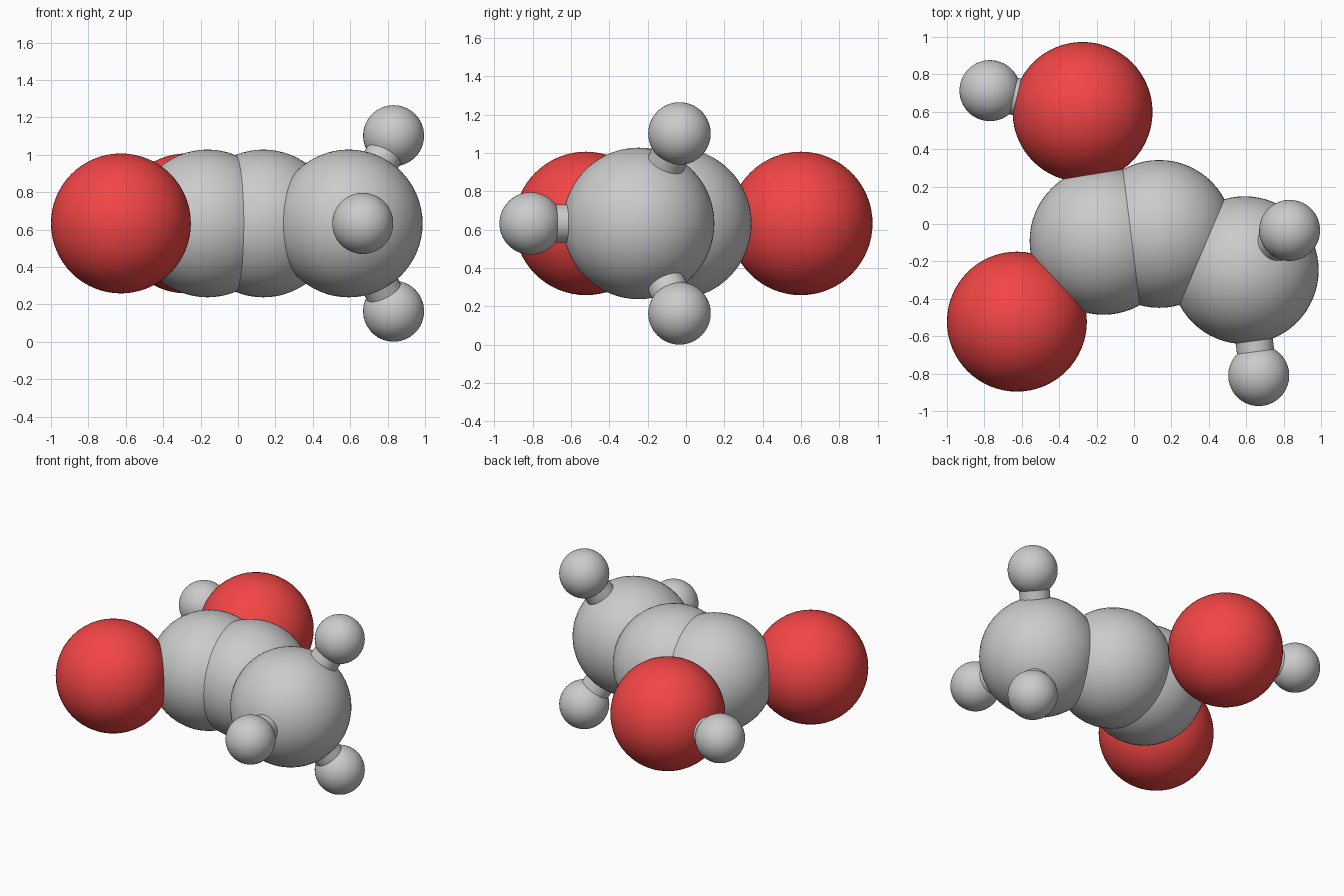
import bpy
from mathutils import Vector

if "Cube" in bpy.data.objects:
    bpy.data.objects.remove(bpy.data.objects["Cube"])

Z = 0.633  # height of the molecule's plane

red = bpy.data.materials.new("red")
red.diffuse_color = (0.9, 0.06, 0.06, 1)
red.use_nodes = True
red.node_tree.nodes["Principled BSDF"].inputs["Base Color"].default_value = red.diffuse_color


def atom(name, pos, radius, mat=None):
    bpy.ops.mesh.primitive_uv_sphere_add(segments=64, ring_count=32, radius=radius, location=pos)
    ob = bpy.context.object
    ob.name = name
    bpy.ops.object.shade_smooth()
    if mat:
        ob.data.materials.append(mat)
    return Vector(pos)


def bond(name, a, b):
    d = b - a
    bpy.ops.mesh.primitive_cylinder_add(vertices=40, radius=0.1, depth=d.length, location=(a + b) / 2)
    ob = bpy.context.object
    ob.name = name
    ob.rotation_euler = d.to_track_quat('Z', 'Y').to_euler()
    bpy.ops.object.shade_smooth_by_angle()


# carbon chain
atom("carbon_acid", (-0.163, -0.09, Z), 0.395)
atom("carbon_middle", (0.135, -0.053, Z), 0.395)
carbon_end = atom("carbon_end", (0.592, -0.247, Z), 0.395)

# oxygens
atom("oxygen_double", (-0.626, -0.522, Z), 0.374, red)
oxygen = atom("oxygen_hydroxyl", (-0.275, 0.599, Z), 0.374, red)

# hydrogens with their visible bonds
hydrogens = [
    ("hydroxyl", oxygen, (-0.77, 0.713, Z)),
    ("front", carbon_end, (0.667, -0.81, Z)),
    ("upper", carbon_end, (0.832, -0.034, Z + 0.469)),
    ("lower", carbon_end, (0.832, -0.034, Z - 0.469)),
]
for name, parent, pos in hydrogens:
    h = atom("hydrogen_" + name, pos, 0.163)
    bond("bond_" + name, parent, h)
